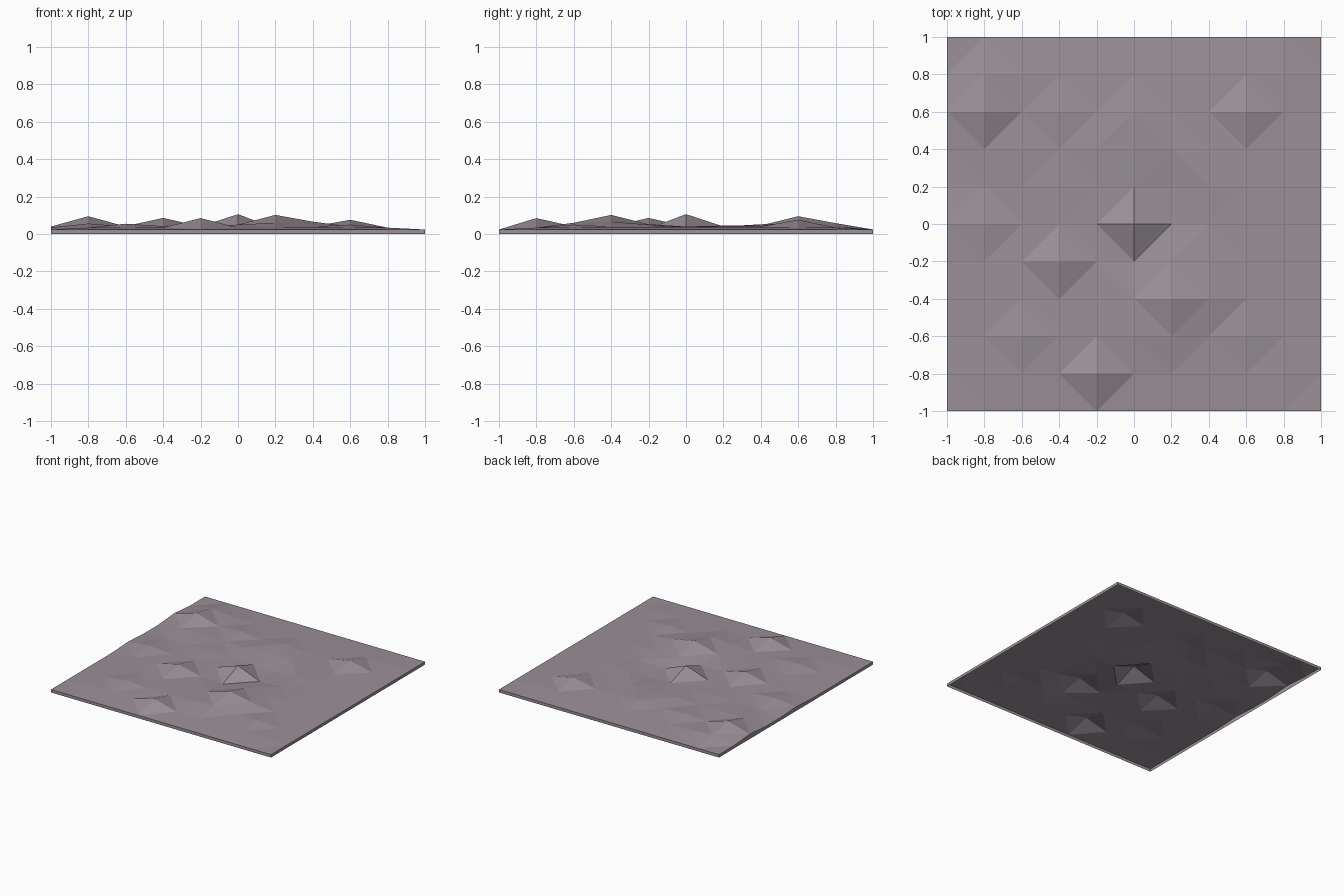
import bpy, bmesh

if "Cube" in bpy.data.objects:
    bpy.data.objects.remove(bpy.data.objects["Cube"])

N = 10  # cells per side, 0.2 units each

# bumps: (column, row) -> height in hundredths
bumps = {
    (5, 5): 10.6, (6, 3): 10.2, (1, 8): 9.5, (3, 4): 8.6, (4, 1): 8.5, (8, 8): 7.6,
    (1, 9): 5.8, (3, 8): 5.3, (5, 8): 5.6, (1, 5): 5.6, (3, 2): 4.2, (2, 2): 5.5,
    (7, 3): 6.6, (6, 2): 6.0, (5, 3): 5.0, (8, 2): 5.0, (5, 2): 5.0, (5, 7): 5.2,
    (6, 4): 5.2, (3, 6): 4.5, (4, 7): 5.0, (1, 7): 4.6, (2, 7): 4.6, (2, 4): 4.2,
    (7, 6): 4.5, (6, 7): 4.6, (7, 4): 5.0, (2, 9): 4.0, (0, 8): 4.0, (0, 5): 3.5,
    (5, 4): 3.0, (6, 5): 3.0, (6, 6): 3.0,
}


def height(i, j):
    if (i, j) in bumps:
        return bumps[i, j] / 100
    edge = min(i, j, N - i, N - j)
    return 0.024 if edge == 0 else 0.034 if edge == 1 else 0.04


# ground surface, each cell split along its shorter diagonal
bm = bmesh.new()
grid = [[bm.verts.new((i * 0.2 - 1, j * 0.2 - 1, height(i, j)))
         for j in range(N + 1)] for i in range(N + 1)]
for i in range(N):
    for j in range(N):
        bm.faces.new((grid[i][j], grid[i + 1][j], grid[i + 1][j + 1], grid[i][j + 1]))
bmesh.ops.triangulate(bm, faces=bm.faces[:], quad_method='SHORT_EDGE')

# skirt dropping from the rim to the floor, open underneath
rim = [e for e in bm.edges if e.is_boundary]
ext = bmesh.ops.extrude_edge_only(bm, edges=rim)
for v in ext['geom']:
    if isinstance(v, bmesh.types.BMVert):
        v.co.z = 0
bmesh.ops.recalc_face_normals(bm, faces=bm.faces[:])
if sum(f.normal.z for f in bm.faces) < 0:
    bmesh.ops.reverse_faces(bm, faces=bm.faces[:])

mesh = bpy.data.meshes.new("ground_tile")
bm.to_mesh(mesh)
bm.free()
tile = bpy.data.objects.new("ground_tile", mesh)
bpy.context.collection.objects.link(tile)

# dusty mauve soil
mat = bpy.data.materials.new("soil")
mat.diffuse_color = (0.33, 0.28, 0.32, 1)
mat.use_nodes = True
mat.node_tree.nodes["Principled BSDF"].inputs["Base Color"].default_value = mat.diffuse_color
mesh.materials.append(mat)
